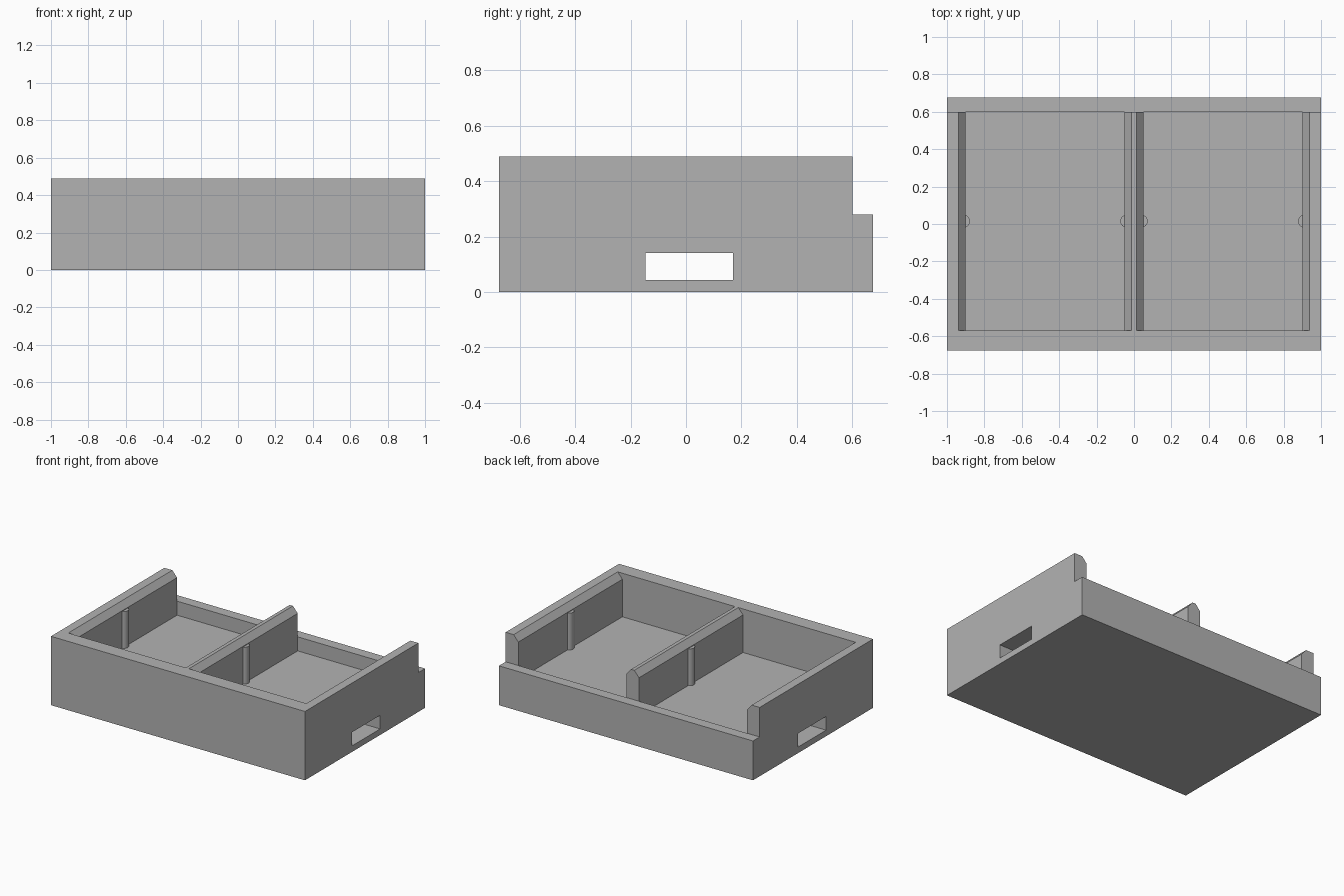
import bpy, bmesh
from mathutils import Vector
from math import radians

cube = bpy.data.objects.get("Cube")
if cube:
    bpy.data.objects.remove(cube, do_unlink=True)

grey = bpy.data.materials.new("plain_grey")
grey.use_nodes = True
COLOUR = (0.45, 0.45, 0.45, 1)
grey.diffuse_color = COLOUR
grey.node_tree.nodes["Principled BSDF"].inputs["Base Color"].default_value = COLOUR

# Main dimensions
FRONT, BACK, REAR = -0.675, 0.6, 0.675
TOP, REAR_TOP, FLOOR = 0.49, 0.28, 0.18
SHOULDER, BEVEL = 0.447, 0.037


def finish(name, bm):
    bmesh.ops.recalc_face_normals(bm, faces=bm.faces)
    mesh = bpy.data.meshes.new(name)
    bm.to_mesh(mesh)
    bm.free()
    mesh.materials.append(grey)
    obj = bpy.data.objects.new(name, mesh)
    bpy.context.collection.objects.link(obj)
    return obj


def prism(name, profile, y0, y1):
    """Extrude an x-z profile along y."""
    bm = bmesh.new()
    face = bm.faces.new([bm.verts.new((x, y0, z)) for x, z in profile])
    result = bmesh.ops.extrude_face_region(bm, geom=[face])
    moved = [v for v in result["geom"] if isinstance(v, bmesh.types.BMVert)]
    bmesh.ops.translate(bm, verts=moved, vec=Vector((0, y1 - y0, 0)))
    return finish(name, bm)


def box(name, x0, x1, y0, y1, z0, z1):
    return prism(name, [(x0, z0), (x1, z0), (x1, z1), (x0, z1)], y0, y1)


def post(name, x, y, radius, z0, z1):
    bm = bmesh.new()
    bmesh.ops.create_cone(bm, cap_ends=True, segments=32, radius1=radius,
                          radius2=radius, depth=z1 - z0)
    bmesh.ops.translate(bm, verts=bm.verts, vec=Vector((x, y, (z0 + z1) / 2)))
    return finish(name, bm)


def combine(target, tool, operation):
    tool.hide_render = True
    mod = target.modifiers.new(tool.name, 'BOOLEAN')
    mod.operation, mod.solver, mod.object = operation, 'EXACT', tool
    bpy.context.view_layer.objects.active = target
    bpy.ops.object.modifier_apply(modifier=mod.name)
    bpy.data.objects.remove(tool, do_unlink=True)


# Tall block with two pockets that open to the rear, lips bevelled
tray = box("divided_tray", -1, 1, FRONT, BACK, 0, TOP)
for side in (-1, 1):
    inner, outer = 0.05, 0.9
    slope = BEVEL / (TOP - SHOULDER)
    over = 0.1
    flare = (over - SHOULDER + TOP) * slope
    # bevels stop at the rim, then rise straight clear of it
    pocket = [(inner, FLOOR), (outer, FLOOR), (outer, SHOULDER),
              (outer + BEVEL, TOP), (outer + BEVEL, TOP + over),
              (inner - BEVEL, TOP + over), (inner - BEVEL, TOP),
              (inner, SHOULDER)]
    combine(tray, prism("pocket", [(side * x, z) for x, z in pocket],
                        -0.57, 0.8), 'DIFFERENCE')

# Low rear wall
combine(tray, box("rear_wall", -1, 1, BACK, REAR, 0, REAR_TOP), 'UNION')

# Rounded ribs on the pocket sides, sunk partly into the walls
for side in (-1, 1):
    for x in (0.038, 0.912):
        combine(tray, post("rib", side * x, 0.015, 0.035, 0.16, 0.442), 'UNION')

# Tunnel running below the floor from side to side
combine(tray, box("tunnel", -1.2, 1.2, -0.147, 0.17, 0.043, 0.14), 'DIFFERENCE')

# Tidy flat faces and shade
bm = bmesh.new()
bm.from_mesh(tray.data)
bmesh.ops.remove_doubles(bm, verts=bm.verts, dist=0.0001)
bmesh.ops.dissolve_limit(bm, angle_limit=radians(1), verts=bm.verts, edges=bm.edges)
bm.to_mesh(tray.data)
bm.free()
bpy.ops.object.select_all(action='DESELECT')
tray.select_set(True)
bpy.context.view_layer.objects.active = tray
bpy.ops.object.shade_smooth_by_angle(angle=radians(30))
